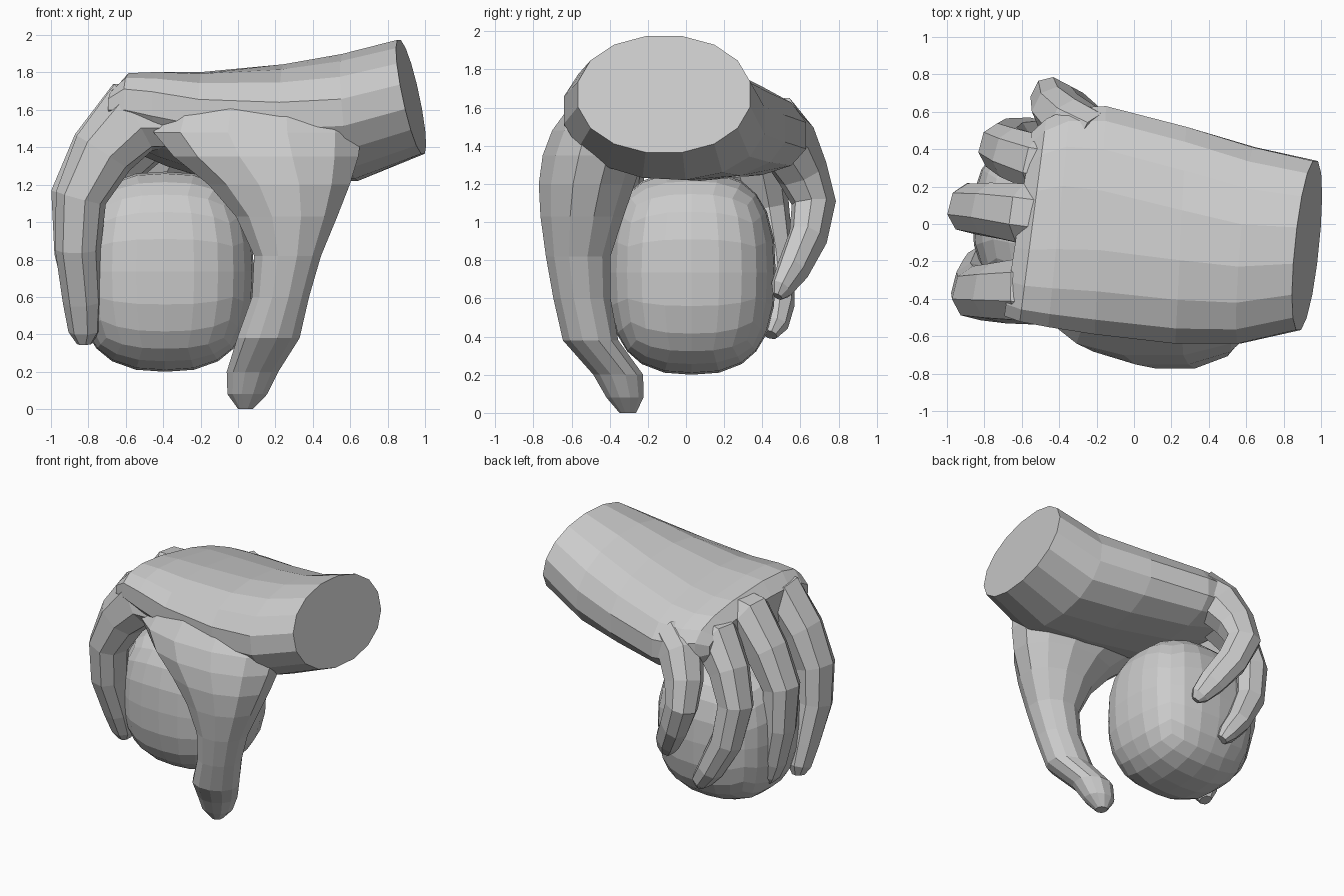
import bpy, bmesh
from math import sin, cos, tau, copysign
from mathutils import Vector

if "Cube" in bpy.data.objects:
    bpy.data.objects.remove(bpy.data.objects["Cube"])


def loft(name, rings):
    """Closed flat-faced skin through rings of points, capped at both ends."""
    bm = bmesh.new()
    vs = [[bm.verts.new(p) for p in r] for r in rings]
    n = len(vs[0])
    for a, b in zip(vs, vs[1:]):
        for i in range(n):
            bm.faces.new((a[i], a[(i + 1) % n], b[(i + 1) % n], b[i]))
    bm.faces.new(vs[0])
    bm.faces.new(vs[-1])
    bmesh.ops.recalc_face_normals(bm, faces=bm.faces)
    me = bpy.data.meshes.new(name)
    bm.to_mesh(me)
    bm.free()
    ob = bpy.data.objects.new(name, me)
    bpy.context.collection.objects.link(ob)
    return ob


def oval(n, p=2.0):
    """Unit superellipse outline."""
    f = lambda c: copysign(abs(c) ** (2 / p), c)
    return [(f(cos(tau * (i + .5) / n)), f(sin(tau * (i + .5) / n))) for i in range(n)]


def finger(name, path):
    """path rows: x, y, z, half width, half thickness; bends like a finger."""
    pts = [Vector(r[:3]) for r in path]
    side = Vector((.25, 1, 0)) if name != "little_finger" else Vector((-1, .5, 0))
    rings = []
    for i, p in enumerate(pts):
        t = (pts[min(i + 1, len(pts) - 1)] - pts[max(i - 1, 0)]).normalized()
        u = (side - t * side.dot(t)).normalized()
        v = t.cross(u)
        w, h = path[i][3:]
        rings.append([p + u * w * a + v * h * b for a, b in oval(8, 2.3)])
    return loft(name, rings)


# Ball: rounded block with a square grid of faces
bm = bmesh.new()
bmesh.ops.create_cube(bm, size=2)
bmesh.ops.subdivide_edges(bm, edges=bm.edges[:], cuts=5, use_grid_fill=True)
for v in bm.verts:
    k = sum(abs(c) ** 2.65 for c in v.co) ** (1 / 2.65)
    v.co = Vector((-.39 + .475 * v.co.x / k, .03 + .44 * v.co.y / k, .735 + .535 * v.co.z / k))
me = bpy.data.meshes.new("ball")
bm.to_mesh(me)
bm.free()
bpy.context.collection.objects.link(bpy.data.objects.new("ball", me))

# Wrist and palm: x, y min, y max, z min, z max, x lean by y, x lean by z, roll, squareness
rings = []
for x, y0, y1, z0, z1, ly, lz, roll, p in [
        (.925, -.575, .345, 1.36, 1.98, .1, -.21, 0, 2.1),
        (.6, -.65, .42, 1.22, 1.9, .08, -.1, .05, 2.1),
        (.25, -.65, .53, 1.22, 1.84, .05, 0, .07, 2.2),
        (-.18, -.6, .64, 1.25, 1.79, .05, 0, .11, 2.4),
        (-.4, -.56, .63, 1.32, 1.78, .1, 0, .14, 2.6),
        (-.54, -.53, .57, 1.38, 1.77, .13, 0, .15, 2.6),
        (-.62, -.5, .5, 1.44, 1.68, .15, 0, .14, 2.4)]:
    cy, cz, ry, rz = (y0 + y1) / 2, (z0 + z1) / 2, (y1 - y0) / 2, (z1 - z0) / 2
    rings.append([(x + ly * a * ry + lz * b * rz, cy + a * ry, cz + b * rz - roll * a * ry)
                  for a, b in oval(16, p)])
hand = loft("hand", rings)

# Thumb with its web, fanned out under the palm: z, x min, x max, y min, y max
rings = []
for z, x0, x1, y0, y1 in [
        (1.74, -.3, .6, -.47, -.1), (1.63, -.42, .64, -.6, -.15), (1.48, -.47, .68, -.71, -.2),
        (1.35, -.36, .66, -.76, -.21),
        (1.2, -.17, .61, -.78, -.26), (1.03, -.02, .54, -.77, -.32),
        (.82, .08, .45, -.74, -.39), (.6, .07, .385, -.7, -.39),
        (.38, -.01, .335, -.65, -.35), (.2, -.065, .22, -.49, -.22),
        (.08, -.06, .16, -.42, -.22), (0, 0, .08, -.35, -.26)]:
    rings.append([((x0 + x1) / 2 + a * (x1 - x0) / 2, (y0 + y1) / 2 + b * (y1 - y0) / 2, z)
                  for a, b in oval(12, 2.1)])
parts = [loft("thumb", rings)]

# Four fingers
parts.append(finger("index_finger", [
    (-.36, -.35, 1.58, .19, .19), (-.56, -.36, 1.56, .18, .21), (-.72, -.37, 1.37, .16, .17),
    (-.84, -.37, 1.13, .145, .135), (-.855, -.34, .86, .135, .12), (-.83, -.26, .58, .11, .105),
    (-.82, -.21, .42, .09, .085), (-.82, -.2, .35, .05, .04)]))
parts.append(finger("middle_finger", [
    (-.36, .03, 1.59, .17, .18), (-.57, .05, 1.57, .17, .2), (-.74, .07, 1.38, .15, .16),
    (-.87, .08, 1.14, .135, .13), (-.87, .1, .84, .12, .11), (-.81, .1, .57, .1, .1),
    (-.78, .1, .46, .08, .08), (-.77, .09, .4, .04, .04)]))
parts.append(finger("ring_finger", [
    (-.32, .3, 1.52, .15, .16), (-.49, .32, 1.49, .16, .18), (-.63, .37, 1.31, .145, .14),
    (-.71, .41, 1.08, .13, .12), (-.66, .45, .8, .115, .11), (-.54, .47, .57, .1, .09),
    (-.46, .46, .46, .075, .07), (-.43, .44, .41, .04, .04)]))
parts.append(finger("little_finger", [
    (-.2, .46, 1.5, .18, .14), (-.33, .53, 1.42, .17, .15), (-.41, .61, 1.26, .14, .13),
    (-.43, .67, 1.1, .125, .11), (-.35, .64, .92, .115, .095), (-.24, .56, .75, .1, .08),
    (-.18, .5, .65, .07, .055), (-.16, .48, .61, .03, .025)]))

# Merge everything into one skin
bpy.context.view_layer.objects.active = hand
for part in parts:
    m = hand.modifiers.new("join", 'BOOLEAN')
    m.operation, m.solver, m.object = 'UNION', 'EXACT', part
    bpy.ops.object.modifier_apply(modifier=m.name)
    bpy.data.objects.remove(part)
